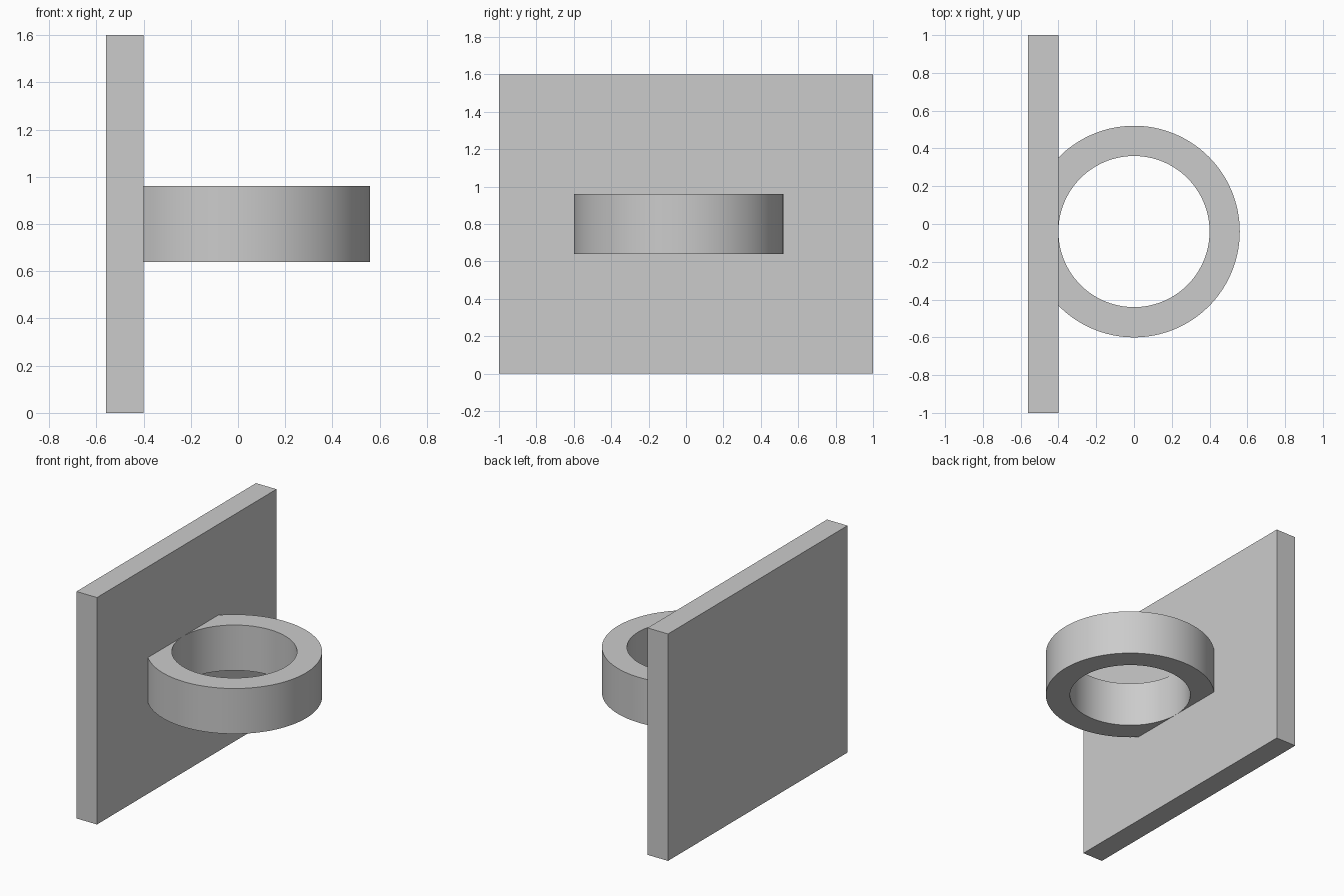
import bpy
import bmesh
from math import acos, cos, sin, pi, radians

cube = bpy.data.objects.get("Cube")
if cube:
    bpy.data.objects.remove(cube, do_unlink=True)

grey = bpy.data.materials.new("light grey")
grey.use_nodes = True
colour = (0.6, 0.6, 0.6, 1)
grey.diffuse_color = colour
grey.node_tree.nodes["Principled BSDF"].inputs["Base Color"].default_value = colour


def add_object(name, bm):
    bmesh.ops.recalc_face_normals(bm, faces=bm.faces)
    mesh = bpy.data.meshes.new(name)
    bm.to_mesh(mesh)
    bm.free()
    mesh.materials.append(grey)
    obj = bpy.data.objects.new(name, mesh)
    bpy.context.collection.objects.link(obj)
    return obj


# Upright wall plate
bm = bmesh.new()
bmesh.ops.create_cube(bm, size=1)
bmesh.ops.scale(bm, vec=(0.16, 2, 1.6), verts=bm.verts)
bmesh.ops.translate(bm, vec=(-0.48, 0, 0.8), verts=bm.verts)
add_object("wall_plate", bm)

# Holder ring, its outside cut flat just inside the plate
INNER, OUTER, FLAT = 0.4, 0.56, 0.402
CENTRE_Y, BOTTOM, TOP = -0.04, 0.64, 0.96
corner = acos(-FLAT / OUTER)
round_steps, flat_steps = 96, 32
angles = [-corner + 2 * corner * i / round_steps for i in range(round_steps)]
angles += [corner + 2 * (pi - corner) * i / flat_steps for i in range(flat_steps)]

bm = bmesh.new()
sections = []
for a in angles:
    outer = min(OUTER, FLAT / -cos(a)) if cos(a) < 0 else OUTER
    sections.append([bm.verts.new((r * cos(a), CENTRE_Y + r * sin(a), z))
                     for r, z in ((INNER, BOTTOM), (outer, BOTTOM),
                                  (outer, TOP), (INNER, TOP))])
for i, a in enumerate(sections):
    b = sections[(i + 1) % len(sections)]
    for j in range(4):
        k = (j + 1) % 4
        bm.faces.new((a[j], b[j], b[k], a[k]))
ring = add_object("holder_ring", bm)

bpy.context.view_layer.objects.active = ring
ring.select_set(True)
bpy.ops.object.shade_smooth_by_angle(angle=radians(30))
